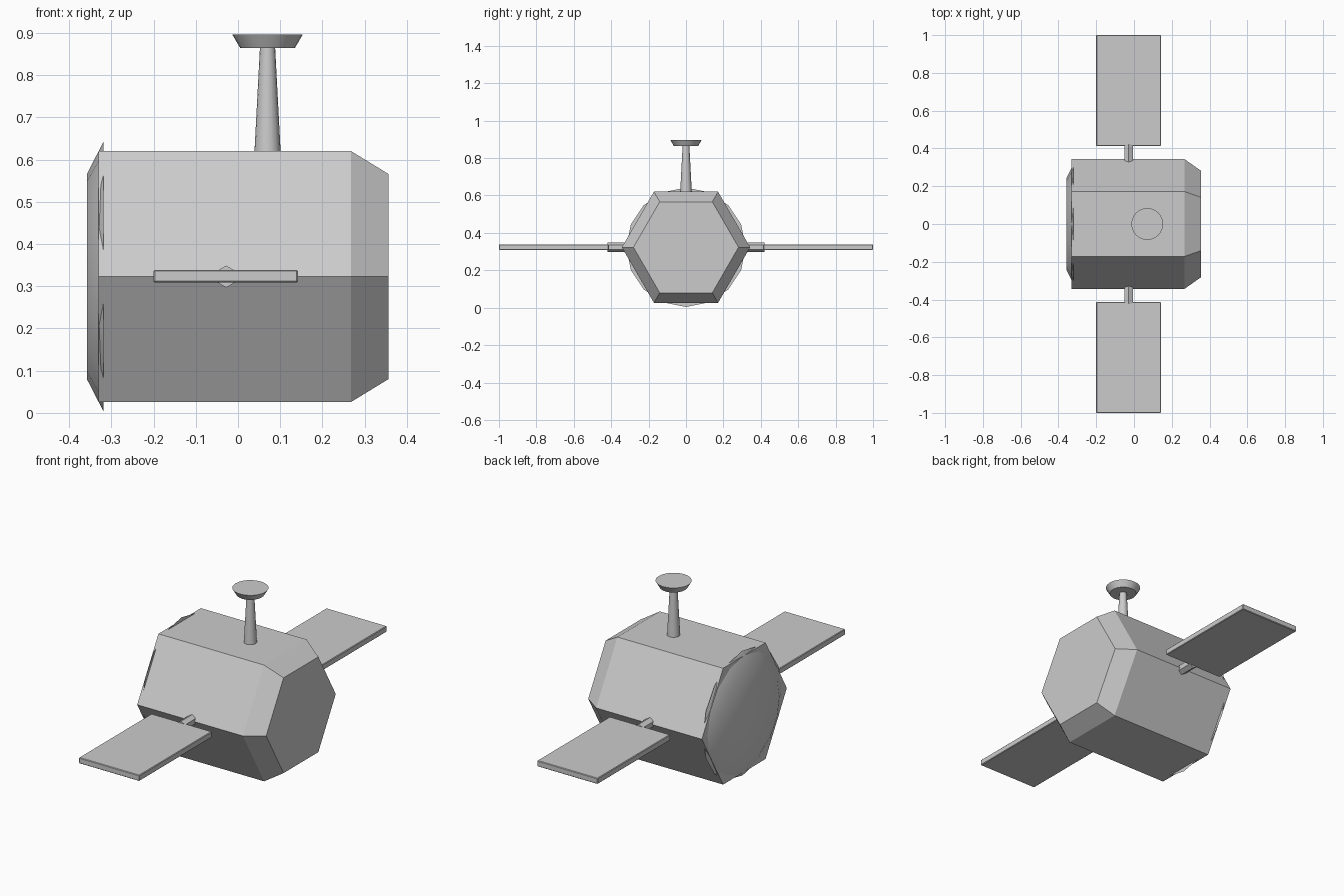
import bpy, bmesh
from math import radians, cos, sin, tau
from mathutils import Matrix, Vector

cube = bpy.data.objects.get("Cube")
if cube:
    bpy.data.objects.remove(cube, do_unlink=True)

GREY = (0.6, 0.6, 0.6, 1)
metal = bpy.data.materials.new("light_grey_metal")
metal.use_nodes = True
metal.diffuse_color = GREY
metal.node_tree.nodes["Principled BSDF"].inputs["Base Color"].default_value = GREY

MID_Z = 0.323  # height of the body axis


def add_object(name, bm, smooth=False):
    bmesh.ops.recalc_face_normals(bm, faces=bm.faces)
    mesh = bpy.data.meshes.new(name)
    bm.to_mesh(mesh)
    bm.free()
    mesh.materials.append(metal)
    obj = bpy.data.objects.new(name, mesh)
    bpy.context.collection.objects.link(obj)
    if smooth:
        bpy.ops.object.select_all(action="DESELECT")
        obj.select_set(True)
        bpy.context.view_layer.objects.active = obj
        bpy.ops.object.shade_smooth_by_angle(angle=radians(35))
    return obj


def lathe(name, profile, sides, origin, axis, smooth=False):
    """Capped solid from (distance along axis, radius) pairs."""
    bm = bmesh.new()
    rings = []
    for along, radius in profile:
        rings.append([bm.verts.new((radius * cos(tau * i / sides),
                                    radius * sin(tau * i / sides), along))
                      for i in range(sides)])
    for a, b in zip(rings, rings[1:]):
        for i in range(sides):
            j = (i + 1) % sides
            bm.faces.new((a[i], a[j], b[j], b[i]))
    bm.faces.new(rings[0])
    bm.faces.new(rings[-1])
    # Local x maps to y for the body axis, and to z for the struts
    turn = {"X": Matrix(((0, 0, 1), (1, 0, 0), (0, 1, 0))),
            "Y": Matrix(((0, 1, 0), (0, 0, 1), (1, 0, 0))),
            "Z": Matrix.Identity(3)}[axis]
    bm.transform(Matrix.Translation(Vector(origin)) @ turn.to_4x4())
    return add_object(name, bm, smooth)


# Hexagonal body, tapered at one end
lathe("body", [(-0.33, 0.343), (0.268, 0.343), (0.356, 0.281)], 6, (0, 0, MID_Z), "X")

# Shallow round shield over the other end
lathe("end_shield", [(-0.358, 0.243), (-0.319, 0.319)], 16, (0, 0, MID_Z), "X", True)

# Antenna mast and its small dish
lathe("antenna_mast", [(0.6, 0.032), (0.866, 0.018)], 16, (0.07, 0, 0), "Z", True)
lathe("antenna_dish", [(0.865, 0.065), (0.897, 0.084)], 24, (0.07, 0, 0), "Z", True)

# Solar wings on both sides
for side, name in ((-1, "front"), (1, "back")):
    lathe(name + "_strut", [(side * 0.3, 0.026), (side * 0.42, 0.026)], 6,
          (-0.028, 0, MID_Z), "Y")
    bm = bmesh.new()
    bmesh.ops.create_cube(bm, size=1)
    bmesh.ops.scale(bm, vec=(0.342, 0.587, 0.03), verts=bm.verts)
    bmesh.ops.translate(bm, vec=(-0.029, side * 0.7065, MID_Z + 0.001), verts=bm.verts)
    panel = add_object(name + "_solar_panel", bm)
    bevel = panel.modifiers.new("edge_bevel", "BEVEL")
    bevel.width = 0.003
    bevel.segments = 1
